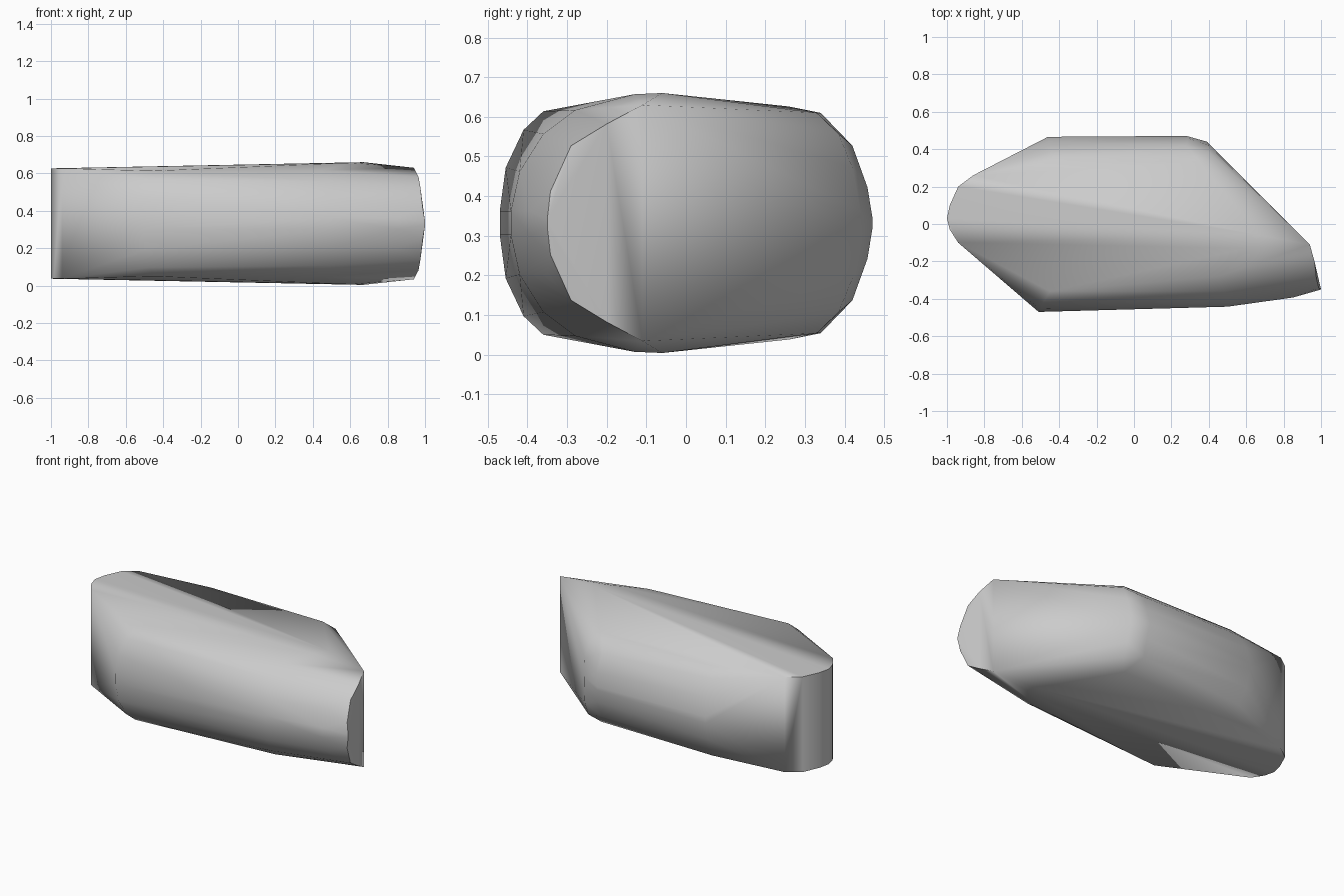
import bpy, bmesh, math

cube = bpy.data.objects.get("Cube")
if cube:
    bpy.data.objects.remove(cube, do_unlink=True)

grey = bpy.data.materials.new("stone_grey")
grey.use_nodes = True
colour = (0.6, 0.6, 0.6, 1)
grey.diffuse_color = colour
grey.node_tree.nodes["Principled BSDF"].inputs["Base Color"].default_value = colour

MID = 0.332
# Each profile lists (x, y, height above or below the middle plane)
front_left = [(-0.45, -0.36, 0.282), (-0.48, -0.41, 0.235), (-0.5, -0.455, 0.14), (-0.51, -0.47, 0.03)]
front_right = [(0.45, -0.28, 0.285), (0.48, -0.36, 0.225), (0.5, -0.42, 0.13), (0.5, -0.442, 0.03),
               (0.85, -0.27, 0.22), (0.85, -0.35, 0.13), (0.85, -0.393, 0.03)]
right_cap = [(0.94, -0.11, 0.298), (0.965, -0.2, 0.25), (0.975, -0.29, 0.195),
             (0.988, -0.342, 0.08), (1.0, -0.35, 0.01)]
back_right = [(0.35, 0.33, 0.278), (0.4, 0.385, 0.225), (0.4, 0.42, 0.14), (0.39, 0.44, 0.03),
              (0.28, 0.42, 0.195), (0.29, 0.458, 0.09), (0.28, 0.471, 0.01)]
back_left = [(-0.42, 0.34, 0.278), (-0.44, 0.39, 0.225), (-0.455, 0.44, 0.13), (-0.46, 0.466, 0.02)]
left_end = [(-0.86, 0.26, 0.294), (-0.94, 0.2, 0.295), (-0.985, 0.1, 0.295),
            (-1.0, 0.03, 0.295), (-0.985, -0.03, 0.295), (-0.94, -0.1, 0.295)]
crown = [(0.67, -0.06, 0.328), (0.6, -0.13, 0.325)]

# Mirror the profiles across the middle plane and wrap them in a convex shell
bm = bmesh.new()
for profile in (front_left, front_right, right_cap, back_right, back_left, left_end, crown):
    for x, y, h in profile:
        for side in (1, -1):
            bm.verts.new((x, y, MID + side * h))
hull = bmesh.ops.convex_hull(bm, input=bm.verts)
loose = [v for v in bm.verts if not v.link_faces]
bmesh.ops.delete(bm, geom=loose, context='VERTS')
bmesh.ops.dissolve_limit(bm, angle_limit=math.radians(1), verts=bm.verts, edges=bm.edges)
bmesh.ops.recalc_face_normals(bm, faces=bm.faces)

mesh = bpy.data.meshes.new("faceted_block")
bm.to_mesh(mesh)
bm.free()
mesh.materials.append(grey)
block = bpy.data.objects.new("faceted_block", mesh)
bpy.context.collection.objects.link(block)

# Smooth the rounded sides, keep the rims crisp
bpy.ops.object.select_all(action='DESELECT')
block.select_set(True)
bpy.context.view_layer.objects.active = block
bpy.ops.object.shade_smooth_by_angle(angle=math.radians(40))
